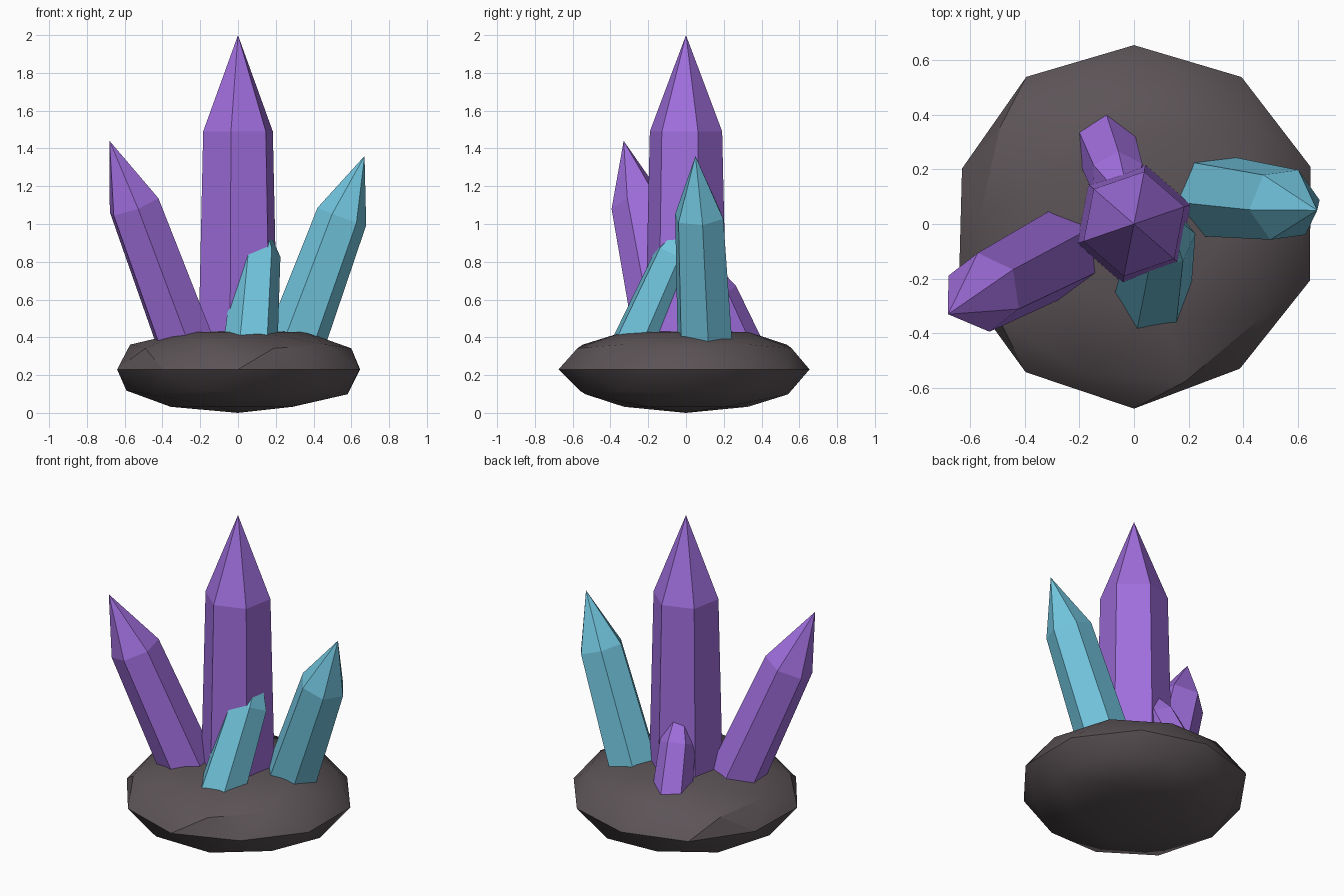
import bpy, bmesh, math, random
from mathutils import Vector

if "Cube" in bpy.data.objects:
    bpy.data.objects.remove(bpy.data.objects["Cube"])

random.seed(4)


def material(name, rgb):
    m = bpy.data.materials.new(name)
    m.diffuse_color = (*rgb, 1.0)
    m.use_nodes = True
    m.node_tree.nodes["Principled BSDF"].inputs["Base Color"].default_value = m.diffuse_color
    return m


PURPLE = material("purple crystal", (0.35, 0.156, 0.72))
TEAL = material("teal crystal", (0.165, 0.55, 0.72))
STONE = material("dark stone", (0.107, 0.088, 0.096))


def add_object(name, bm, mat):
    bmesh.ops.recalc_face_normals(bm, faces=bm.faces)
    mesh = bpy.data.meshes.new(name)
    bm.to_mesh(mesh)
    bm.free()
    mesh.materials.append(mat)
    ob = bpy.data.objects.new(name, mesh)
    bpy.context.collection.objects.link(ob)
    return ob


def crystal(name, mat, base, shoulder, tip, r_base, r_shoulder, phase):
    """Six-sided shaft that narrows slightly upward and ends in a point."""
    base, shoulder, tip = Vector(base), Vector(shoulder), Vector(tip)
    tilt = Vector((0, 0, 1)).rotation_difference((shoulder - base).normalized())
    bm = bmesh.new()

    def ring(center, r):
        angles = [math.radians(phase + 60 * k) for k in range(6)]
        return [bm.verts.new(center + tilt @ Vector((r * math.cos(a), r * math.sin(a), 0)))
                for a in angles]

    low, high = ring(base, r_base), ring(shoulder, r_shoulder)
    point = bm.verts.new(tip)
    bm.faces.new(low)
    for k in range(6):
        n = (k + 1) % 6
        bm.faces.new((low[k], low[n], high[n], high[k]))
        bm.faces.new((high[k], high[n], point))
    return add_object(name, bm, mat)


# Rough stone base: squashed icosphere with uneven radius and flattened poles
bm = bmesh.new()
bmesh.ops.create_icosphere(bm, subdivisions=2, radius=1.0)
for v in bm.verts:
    h = abs(v.co.z)
    flat = 0.92 if h > 0.95 else 0.93 if h > 0.8 else 1.0
    s = random.uniform(0.98, 1.02)
    v.co.x *= 0.67 * s
    v.co.y *= 0.665 * s
    v.co.z = 0.23 + 0.25 * flat * v.co.z
    if h > 0.95 and v.co.z > 0.23:
        v.co.z = 0.435
stone = add_object("stone_base", bm, STONE)
bpy.context.view_layer.objects.active = stone
stone.select_set(True)
bpy.ops.object.shade_smooth_by_angle(angle=math.radians(30))

# Tall upright crystal
crystal("center_crystal", PURPLE, (0, 0, 0.2), (0, 0, 1.49), (0, 0, 2.0),
        0.225, 0.195, 19)

# Large crystals leaning outward
crystal("left_crystal", PURPLE, (-0.215, -0.075, 0.2), (-0.55, -0.25, 1.10),
        (-0.68, -0.33, 1.44), 0.167, 0.147, 97)
crystal("right_crystal", TEAL, (0.24, 0.108, 0.2), (0.55, 0.07, 1.04),
        (0.67, 0.05, 1.36), 0.162, 0.138, 7)

# Small crystals leaning in against the tall one
crystal("front_small_crystal", TEAL, (0.056, -0.32, 0.22), (0.104, -0.047, 0.84),
        (0.12, 0.05, 1.06), 0.15, 0.122, 7)
crystal("back_small_crystal", PURPLE, (-0.12, 0.335, 0.25), (-0.06, 0.17, 0.63),
        (-0.01, 0.06, 0.89), 0.122, 0.104, 30)
